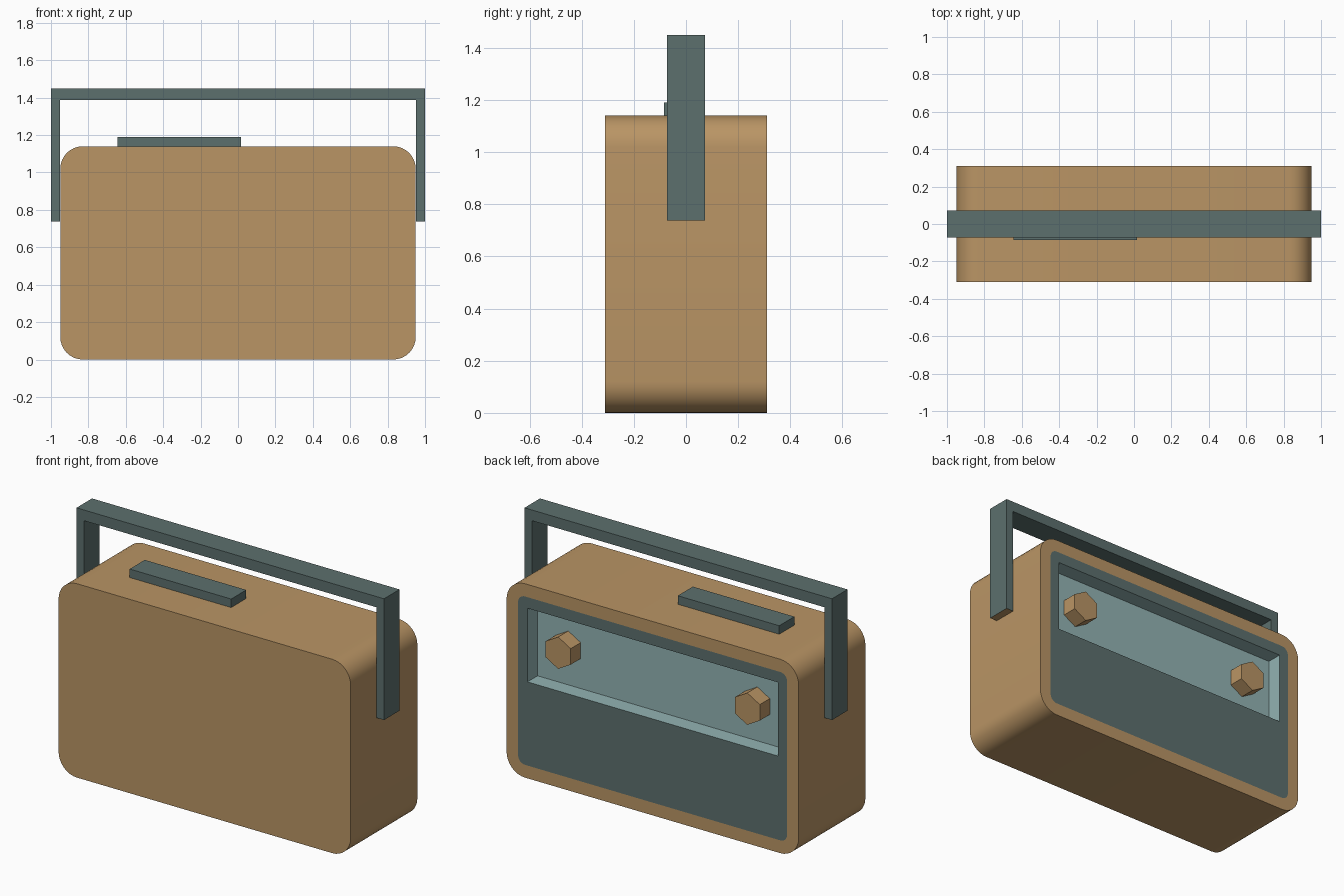
import bpy, bmesh
from math import cos, sin, pi
from mathutils import Matrix

if "Cube" in bpy.data.objects:
    bpy.data.objects.remove(bpy.data.objects["Cube"])


def material(name, rgb):
    m = bpy.data.materials.new(name)
    m.diffuse_color = (*rgb, 1)
    m.use_nodes = True
    m.node_tree.nodes["Principled BSDF"].inputs["Base Color"].default_value = m.diffuse_color
    return m


TAN = material("tan", (0.49, 0.30, 0.13))
DARK = material("dark_teal", (0.107, 0.162, 0.155))
LIGHT = material("light_teal", (0.29, 0.45, 0.45))


def finish(name, bm, mats, smooth=False):
    bmesh.ops.remove_doubles(bm, verts=bm.verts, dist=1e-5)
    bmesh.ops.recalc_face_normals(bm, faces=bm.faces)
    mesh = bpy.data.meshes.new(name)
    bm.to_mesh(mesh)
    bm.free()
    for m in mats:
        mesh.materials.append(m)
    ob = bpy.data.objects.new(name, mesh)
    bpy.context.collection.objects.link(ob)
    if smooth:
        bpy.ops.object.select_all(action='DESELECT')
        ob.select_set(True)
        bpy.context.view_layer.objects.active = ob
        bpy.ops.object.shade_smooth_by_angle(angle=pi / 6)
    return ob


def rounded_ring(bm, half, z0, z1, r, y, seg=8):
    corners = [(half - r, z1 - r), (r - half, z1 - r), (r - half, z0 + r), (half - r, z0 + r)]
    return [bm.verts.new((cx + r * cos(a), y, cz + r * sin(a)))
            for q, (cx, cz) in enumerate(corners)
            for a in [(q + k / seg) * pi / 2 for k in range(seg + 1)]]


# Case: outer shell, rim, flush back panel and recessed tray, lofted as one skin
bm = bmesh.new()
rings = [rounded_ring(bm, *p) for p in (
    (0.95, 0, 1.14, 0.12, -0.31), (0.95, 0, 1.14, 0.12, 0.31),
    (0.875, 0.075, 1.065, 0.045, 0.31),
    (0.814, 0.567, 1.0, 0, 0.31), (0.814, 0.567, 1.0, 0, 0.216))]
bm.faces.new(rings[0])
for a, b, mat in zip(rings, rings[1:], (0, 0, 1, 2)):
    for i in range(len(a)):
        j = (i + 1) % len(a)
        bm.faces.new((a[i], a[j], b[j], b[i])).material_index = mat
bm.faces.new(rings[-1]).material_index = 2
finish("case", bm, (TAN, DARK, LIGHT), smooth=True)

# Carrying handle: U profile pushed through its depth, tan leg ends
bm = bmesh.new()
half = [(1, 0.737), (1, 1.45)]
inner = [(0.952, 1.387), (0.952, 0.737)]
profile = half + [(-x, z) for x, z in reversed(half)] + [(-x, z) for x, z in reversed(inner)] + inner[::1]
face = bm.faces.new([bm.verts.new((x, -0.072, z)) for x, z in profile])
ext = bmesh.ops.extrude_face_region(bm, geom=[face], use_keep_orig=True)
bmesh.ops.translate(bm, vec=(0, 0.144, 0),
                    verts=[v for v in ext["geom"] if isinstance(v, bmesh.types.BMVert)])
for f in bm.faces:
    if max(v.co.z for v in f.verts) < 0.75:
        f.material_index = 1
finish("handle", bm, (DARK, TAN))

# Top button bar
bm = bmesh.new()
bmesh.ops.create_cube(bm, size=1, matrix=Matrix.Translation((-0.315, -0.015, 1.16))
                      @ Matrix.Diagonal((0.66, 0.14, 0.06, 1)))
finish("top_button", bm, (DARK,))

# Hexagonal knobs in the tray, one corner pointing up
for side, x in (("left", -0.615), ("right", 0.615)):
    bm = bmesh.new()
    y0, y1, r = 0.214, 0.309, 0.094
    loops = [[bm.verts.new((x + r * sin(k * pi / 3), y, 0.79 + r * cos(k * pi / 3)))
              for k in range(6)] for y in (y0, y1)]
    for loop in loops:
        bm.faces.new(loop)
    for k in range(6):
        n = (k + 1) % 6
        bm.faces.new((loops[0][k], loops[0][n], loops[1][n], loops[1][k]))
    finish("knob_" + side, bm, (TAN,))
